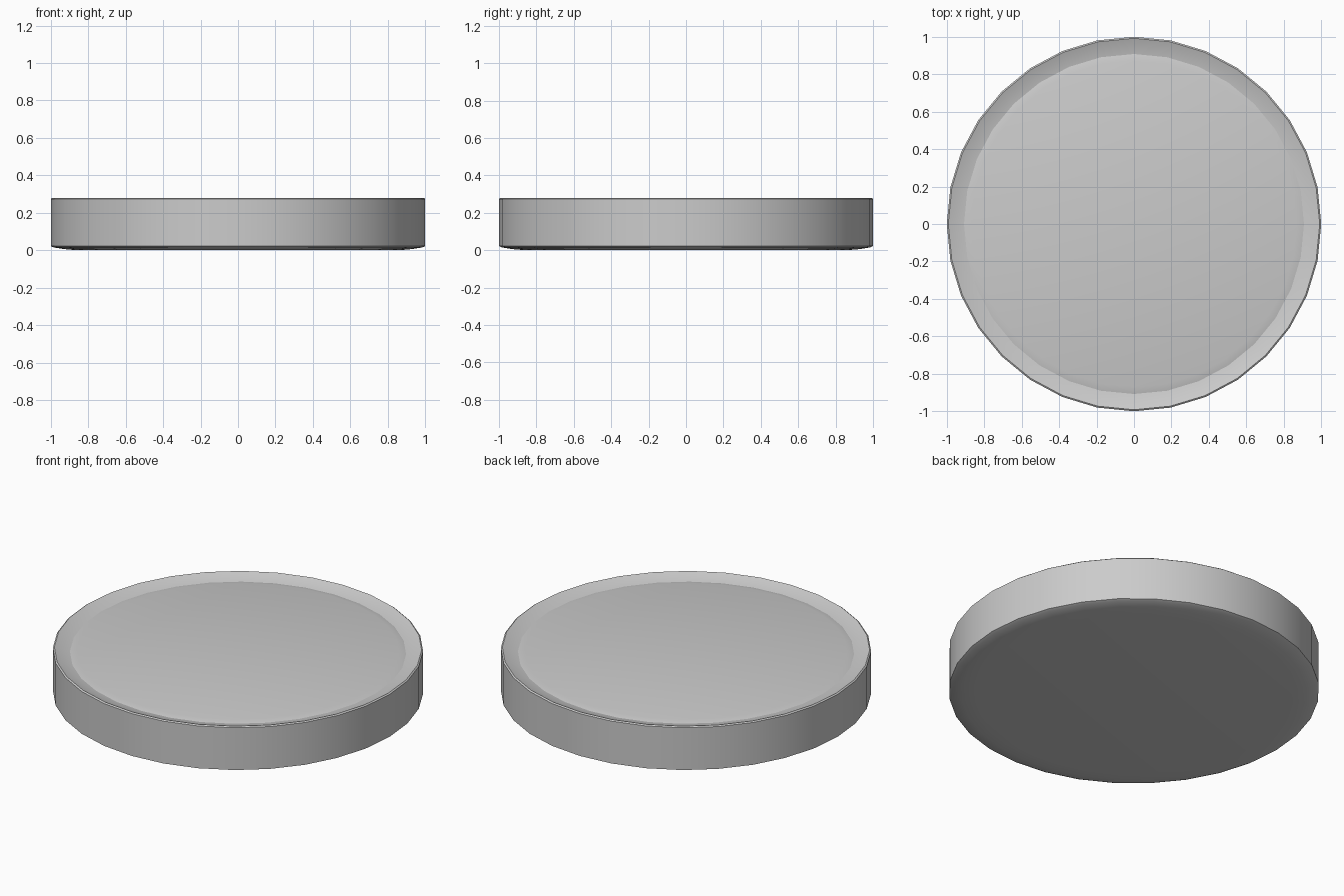
import bpy, bmesh, math

if "Cube" in bpy.data.objects:
    bpy.data.objects.remove(bpy.data.objects["Cube"])

SIDES = 32

# Half profile (radius, height) from bottom centre to top centre
PROFILE = [
    (0.86, 0.0), (0.93, 0.006), (0.985, 0.015), (1.0, 0.022),  # rounded base edge
    (1.0, 0.274), (0.992, 0.28),                               # outer wall, rim lip
    (0.95, 0.264), (0.908, 0.255),                             # rim dipping inward
    (0.87, 0.264),                                             # raised centre plate
]


def lathe(name, profile, sides):
    bm = bmesh.new()
    rings = []
    for r, z in profile:
        rings.append([bm.verts.new((r * math.cos(2 * math.pi * i / sides),
                                    r * math.sin(2 * math.pi * i / sides), z))
                      for i in range(sides)])
    for low, high in zip(rings, rings[1:]):
        for i in range(sides):
            j = (i + 1) % sides
            bm.faces.new((low[i], low[j], high[j], high[i]))
    bm.faces.new(rings[0][::-1])   # underside
    bm.faces.new(rings[-1])        # top face
    mesh = bpy.data.meshes.new(name)
    bm.to_mesh(mesh)
    bm.free()
    obj = bpy.data.objects.new(name, mesh)
    bpy.context.collection.objects.link(obj)
    return obj


# Round disc with a shallow groove inside the rim
disc = lathe("rimmed_disc", PROFILE, SIDES)
bpy.context.view_layer.objects.active = disc
disc.select_set(True)
bpy.ops.object.shade_smooth_by_angle(angle=math.radians(22))
